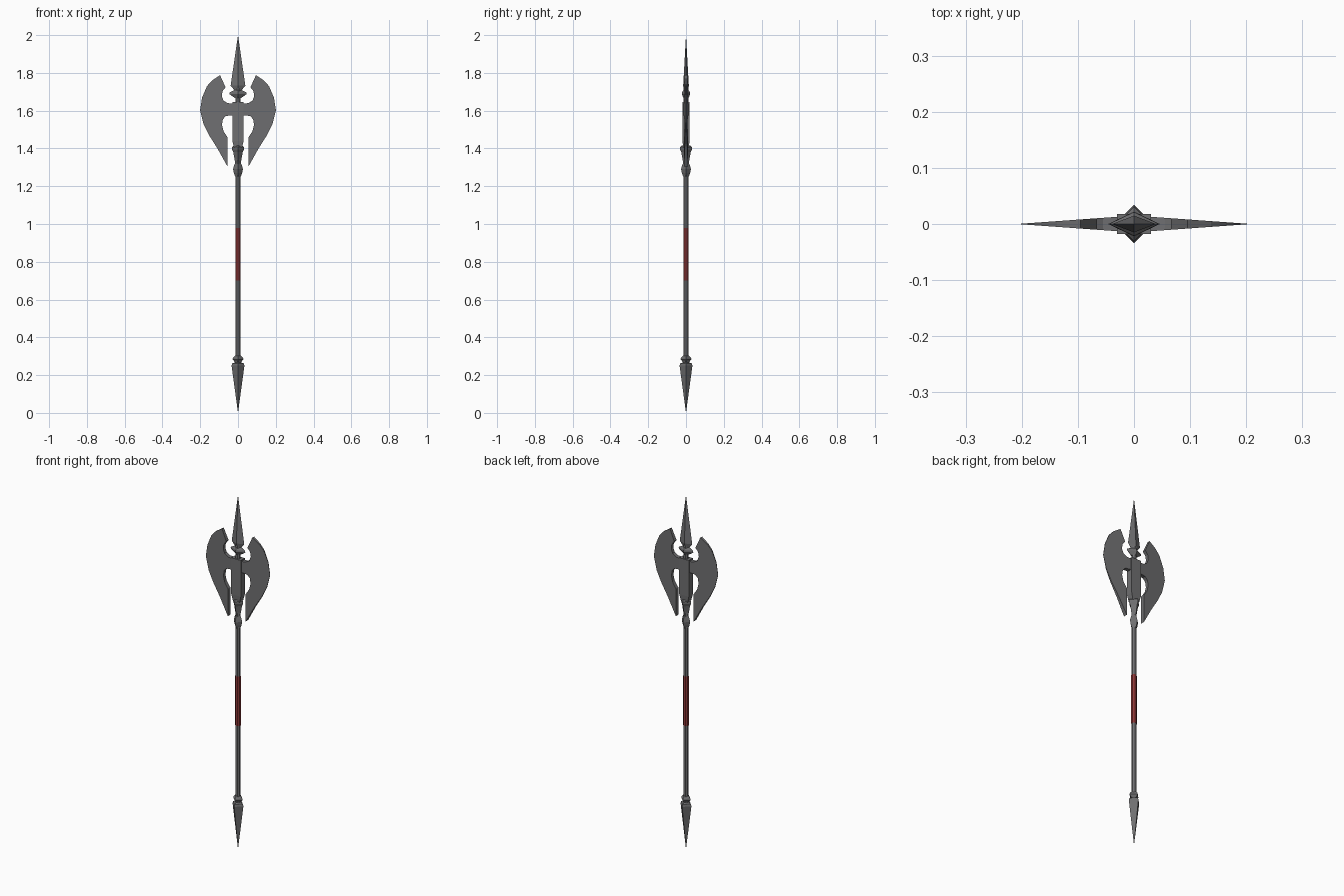
import bpy, bmesh, math

if "Cube" in bpy.data.objects:
    bpy.data.objects.remove(bpy.data.objects["Cube"])

def material(name, rgb):
    m = bpy.data.materials.new(name)
    m.diffuse_color = (*rgb, 1)
    m.use_nodes = True
    m.node_tree.nodes["Principled BSDF"].inputs["Base Color"].default_value = m.diffuse_color
    return m

STEEL = material("dark steel", (0.16, 0.16, 0.165))
RED = material("red leather", (0.28, 0.04, 0.04))

def finish(name, bm, mat):
    bmesh.ops.recalc_face_normals(bm, faces=bm.faces)
    me = bpy.data.meshes.new(name)
    bm.to_mesh(me)
    bm.free()
    me.materials.append(mat)
    ob = bpy.data.objects.new(name, me)
    bpy.context.collection.objects.link(ob)
    return ob

def rings(name, rows, sides, mat, turn=0.0):
    """Stack of n-sided rings (z, half width x, half width y), capped."""
    bm = bmesh.new()
    loops = []
    for z, rx, ry in rows:
        loops.append([bm.verts.new((rx * math.cos(turn + k * 2 * math.pi / sides),
                                    ry * math.sin(turn + k * 2 * math.pi / sides), z))
                      for k in range(sides)])
    for a, b in zip(loops, loops[1:]):
        for k in range(sides):
            j = (k + 1) % sides
            bm.faces.new((a[k], a[j], b[j], b[k]))
    bm.faces.new(loops[0])
    bm.faces.new(loops[-1])
    bmesh.ops.remove_doubles(bm, verts=bm.verts, dist=1e-5)
    return finish(name, bm, mat)

def even(rows):
    return [(z, r, r) for z, r in rows]

# Octagonal shaft with red grip
T = math.pi / 8
rings("lower_shaft", even([(0.25, .014), (0.70, .014)]), 8, STEEL, T)
rings("grip", even([(0.70, .0145), (0.98, .0145)]), 8, RED, T)
rings("upper_shaft", even([(0.98, .014), (1.42, .014)]), 8, STEEL, T)

# Butt spike and its ring
rings("butt_spike", even([(0, 0), (0.25, .034), (0.262, .03), (0.268, .015)]), 4, STEEL)
rings("butt_ring", even([(0.268, .015), (0.283, .029), (0.292, .027), (0.305, .014)]), 4, STEEL)

# Collar and knob under the head
rings("collar", even([(1.25, .014), (1.27, .022), (1.29, .026), (1.305, .022), (1.325, .015),
                      (1.38, .025), (1.395, .032), (1.408, .031), (1.415, .022)]), 4, STEEL)

# Rectangular head socket, chamfered at the bottom
Q = math.sqrt(2)
rings("socket", [(1.405, .021 * Q, .016 * Q), (1.44, .03 * Q, .018 * Q),
                 (1.645, .03 * Q, .018 * Q)], 4, STEEL, math.pi / 4)

# Neck, guard and flattened spear point
rings("neck", even([(1.64, .014), (1.72, .014)]), 8, STEEL, T)
rings("guard", [(1.668, .018, .014), (1.688, .046, .022), (1.697, .044, .021),
                (1.712, .014, .012)], 4, STEEL)
rings("spear_point", [(1.70, .012, .010), (1.732, .039, .015), (2.0, 0, 0)], 4, STEEL)

# Twin axe blades: flat outline, wedge-shaped towards the cutting edge
OUTLINE = [(.095, 1.788), (.137, 1.760), (.164, 1.73), (.19, 1.67), (.201, 1.602), (.182, 1.528),
           (.153, 1.47), (.106, 1.395), (.056, 1.305), (.056, 1.46), (.077, 1.492),
           (.085, 1.525), (.080, 1.555), (.064, 1.572), (.02, 1.576), (.02, 1.637),
           (.055, 1.64), (.077, 1.653), (.086, 1.678), (.082, 1.703), (.066, 1.724)]
for side, name in ((1, "right_blade"), (-1, "left_blade")):
    bm = bmesh.new()
    front, back = [[bm.verts.new((side * x, s * (.0005 + .0145 * (1 - x / .201)), z))
                    for x, z in OUTLINE] for s in (-1, 1)]
    bm.faces.new(front)
    bm.faces.new(back)
    for k in range(len(OUTLINE)):
        j = (k + 1) % len(OUTLINE)
        bm.faces.new((front[k], front[j], back[j], back[k]))
    finish(name, bm, STEEL)
